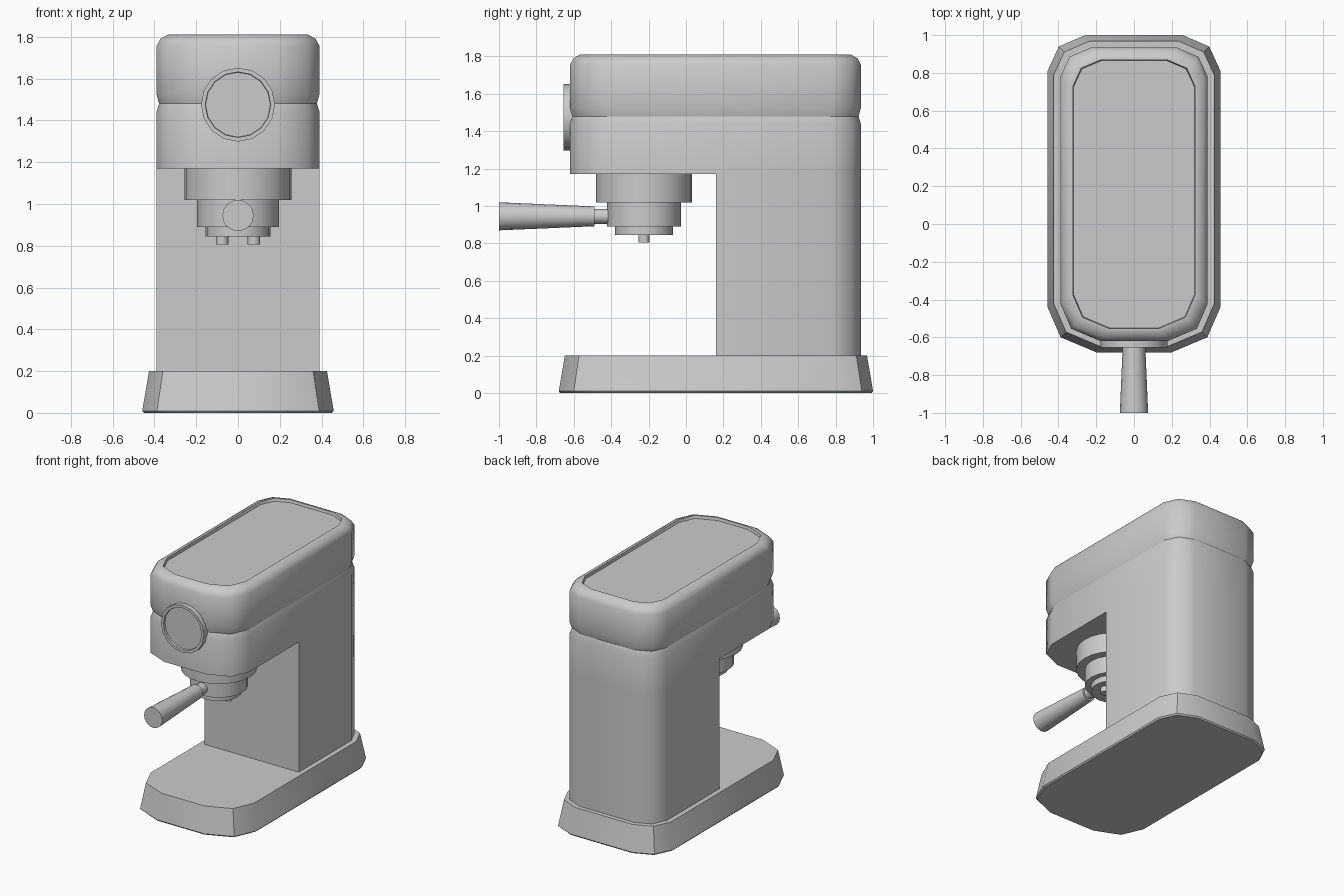
import bpy, bmesh
from math import cos, sin, pi, radians
from mathutils import Matrix

if "Cube" in bpy.data.objects:
    bpy.data.objects.remove(bpy.data.objects["Cube"])


def finish(bm, name, angle=50):
    bmesh.ops.recalc_face_normals(bm, faces=bm.faces)
    me = bpy.data.meshes.new(name)
    bm.to_mesh(me)
    bm.free()
    ob = bpy.data.objects.new(name, me)
    bpy.context.collection.objects.link(ob)
    bpy.ops.object.select_all(action='DESELECT')
    ob.select_set(True)
    bpy.context.view_layer.objects.active = ob
    bpy.ops.object.shade_smooth_by_angle(angle=radians(angle))
    return ob


def outline(w, y0, y1, k, d=0.0, split=None):
    """Rounded oblong, half width w, corner size k, inset d; starts at front centre-right."""
    w, y0, y1, k = w - d, y0 + d, y1 - d, k * (1 - 1.5 * d)
    half = [(w - .26 * k, y0), (w - .07 * k, y0 + .08 * k), (w, y0 + .24 * k)]
    if split is not None:
        half.append((w, split))
    half += [(w, y1 - .19 * k), (w - .06 * k, y1 - .06 * k), (w - .20 * k, y1)]
    return half + [(-x, y) for x, y in reversed(half)]


def ring(bm, pts, z):
    return [bm.verts.new((x, y, z)) for x, y in pts]


def bridge(bm, a, b):
    n = len(a)
    for i in range(n):
        j = (i + 1) % n
        bm.faces.new((a[i], a[j], b[j], b[i]))


def lathe(name, profile, origin, axis='Z', n=16, angle=40):
    """Turn (radius, height) pairs about an axis, capped at both ends."""
    bm = bmesh.new()
    rings = [ring(bm, [(r * cos(2 * pi * i / n), r * sin(2 * pi * i / n))
                       for i in range(n)], h) for r, h in profile]
    for a, b in zip(rings, rings[1:]):
        bridge(bm, a, b)
    bm.faces.new(rings[0])
    bm.faces.new(rings[-1])
    m = Matrix.Translation(origin)
    if axis == 'Y':  # height runs toward the front
        m = m @ Matrix.Rotation(pi / 2, 4, 'X')
    bm.transform(m)
    return finish(bm, name, angle)


# Tapered base
bm = bmesh.new()
levels = [(0, .008), (.01, 0), (.2, .032)]
rings = [ring(bm, outline(.458, -.68, 1.0, 1, d), z) for z, d in levels]
for a, b in zip(rings, rings[1:]):
    bridge(bm, a, b)
bm.faces.new(rings[0])
bm.faces.new(rings[-1])
finish(bm, "base", 40)

# Body: head with waist groove and recessed top, rear column flush below it
bm = bmesh.new()
levels = [(1.17, 0), (1.44, 0), (1.48, .012), (1.525, 0), (1.755, 0),
          (1.79, .018), (1.81, .055), (1.81, .066), (1.79, .07)]
rings = [ring(bm, outline(.39, -.62, .935, .82, d, .16), z) for z, d in levels]
for a, b in zip(rings, rings[1:]):
    bridge(bm, a, b)
bm.faces.new(rings[-1])
groove = set(rings[2])
for e in bm.edges:
    if e.verts[0] in groove and e.verts[1] in groove:
        e.smooth = False
low = rings[0]
bm.faces.new(low[:4] + low[10:])
back = low[3:11]
foot = ring(bm, [(v.co.x, v.co.y) for v in back], .195)
bridge(bm, foot, back)
bm.faces.new(foot)
finish(bm, "body")

# Front dial with recessed face
lathe("dial", [(.177, -.03), (.177, .035), (.157, .035), (.155, .02)],
      (0, -.62, 1.475), 'Y')

# Brew group and filter holder
lathe("brew_group", [(.257, 1.02), (.257, 1.17)], (0, -.225, 0), n=24)
lathe("filter_holder", [(.155, .845), (.155, .89), (.197, .89), (.197, 1.02)],
      (0, -.225, 0), n=20)

# Twin spouts
for side, x in (("left", -.076), ("right", .076)):
    lathe(side + "_spout", [(.03, .805), (.03, .85)], (x, -.225, 0), n=12)

# Handle with thin neck
lathe("handle", [(.04, .39), (.04, .49), (.053, .49), (.075, 1.0)],
      (0, 0, .945), 'Y')
